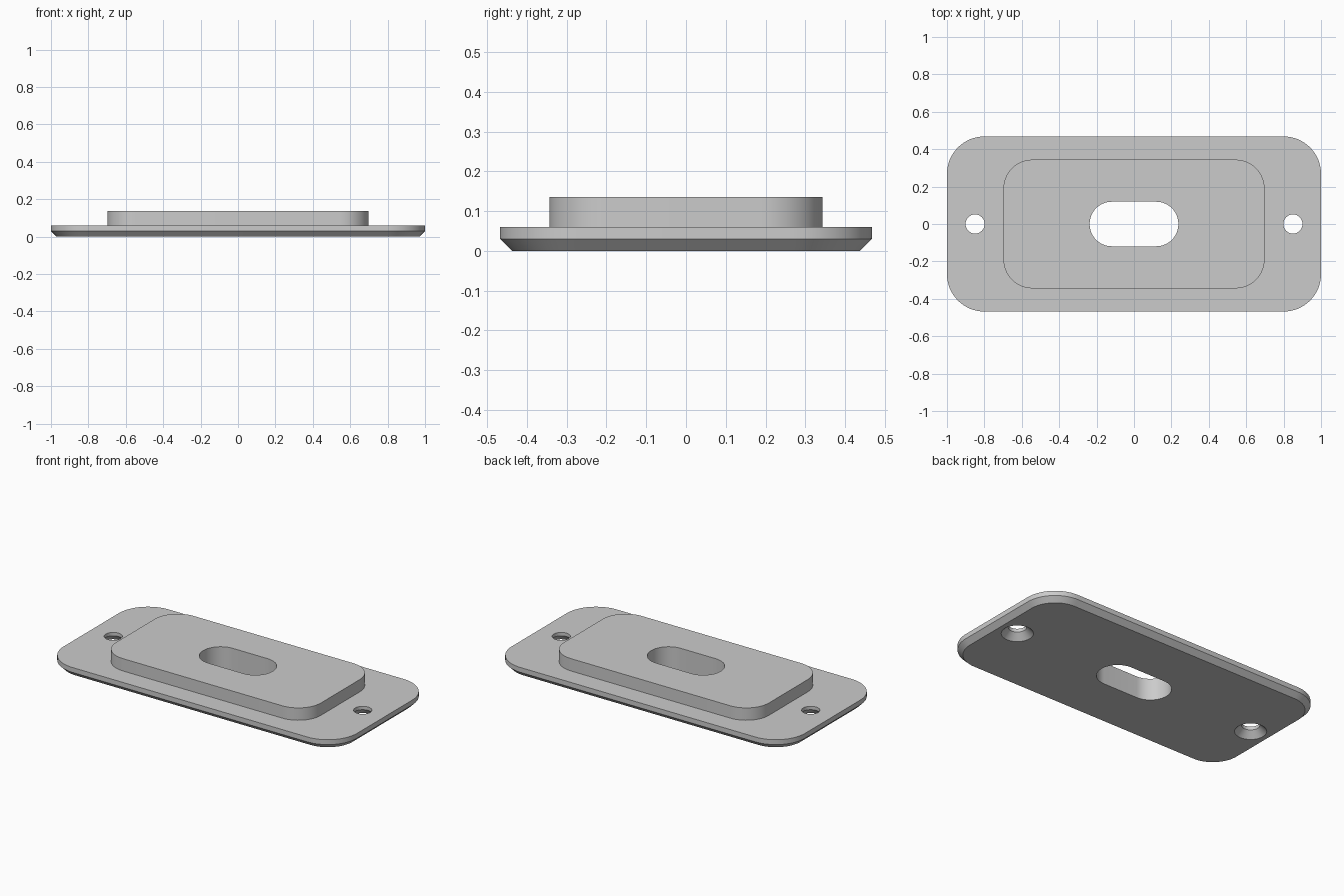
import bpy
import bmesh
from math import cos, sin, pi, radians

cube = bpy.data.objects.get("Cube")
if cube:
    bpy.data.objects.remove(cube, do_unlink=True)

# Single plain grey
grey = bpy.data.materials.new("plain_grey")
grey.use_nodes = True
colour = (0.6, 0.6, 0.6, 1)
grey.diffuse_color = colour
grey.node_tree.nodes["Principled BSDF"].inputs["Base Color"].default_value = colour

STEPS = 16  # segments per rounded corner


def rounded(half_x, half_y, radius, z, cx=0):
    """Counter-clockwise rounded rectangle at height z."""
    points = []
    for corner, (sx, sy) in enumerate([(1, 1), (-1, 1), (-1, -1), (1, -1)]):
        for i in range(STEPS + 1):
            a = (corner + i / STEPS) * pi / 2
            points.append((cx + sx * (half_x - radius) + radius * cos(a),
                           sy * (half_y - radius) + radius * sin(a), z))
    return points


def loft(name, rings):
    """Skin a stack of matching rings and cap both ends."""
    bm = bmesh.new()
    loops = [[bm.verts.new(p) for p in ring] for ring in rings]
    for low, high in zip(loops, loops[1:]):
        for i in range(len(low)):
            j = (i + 1) % len(low)
            bm.faces.new((low[i], low[j], high[j], high[i]))
    bm.faces.new(reversed(loops[0]))
    bm.faces.new(loops[-1])
    bmesh.ops.remove_doubles(bm, verts=bm.verts, dist=1e-5)
    bmesh.ops.recalc_face_normals(bm, faces=bm.faces)
    mesh = bpy.data.meshes.new(name)
    bm.to_mesh(mesh)
    bm.free()
    mesh.materials.append(grey)
    obj = bpy.data.objects.new(name, mesh)
    bpy.context.collection.objects.link(obj)
    return obj


def circle(radius, z, cx):
    return rounded(radius, radius, radius, z, cx)


# Flange with chamfered underside, carrying the raised pad
plate = loft("mounting_plate", [
    rounded(0.97, 0.438, 0.17, 0),
    rounded(1.0, 0.468, 0.2, 0.03),
    rounded(1.0, 0.468, 0.2, 0.06),
    rounded(0.698, 0.344, 0.155, 0.06),
    rounded(0.698, 0.344, 0.155, 0.136),
])

# Central slot, and screw holes countersunk from below
cutters = [loft("slot_cutter", [rounded(0.237, 0.119, 0.118, z) for z in (-0.1, 0.3)])]
for side, x in (("left", 0.85), ("right", -0.85)):
    cutters.append(loft(side + "_screw_cutter", [
        circle(0.1, -0.01, x), circle(0.051, 0.039, x), circle(0.051, 0.1, x)]))

bpy.context.view_layer.objects.active = plate
for cutter in cutters:
    cutter.hide_render = True
    cut = plate.modifiers.new(cutter.name, "BOOLEAN")
    cut.operation = "DIFFERENCE"
    cut.solver = "EXACT"
    cut.object = cutter
    bpy.ops.object.modifier_apply(modifier=cut.name)
    bpy.data.objects.remove(cutter, do_unlink=True)

# Smooth rounded walls, crisp rims
bpy.ops.object.select_all(action="DESELECT")
plate.select_set(True)
bpy.ops.object.shade_smooth_by_angle(angle=radians(30))
